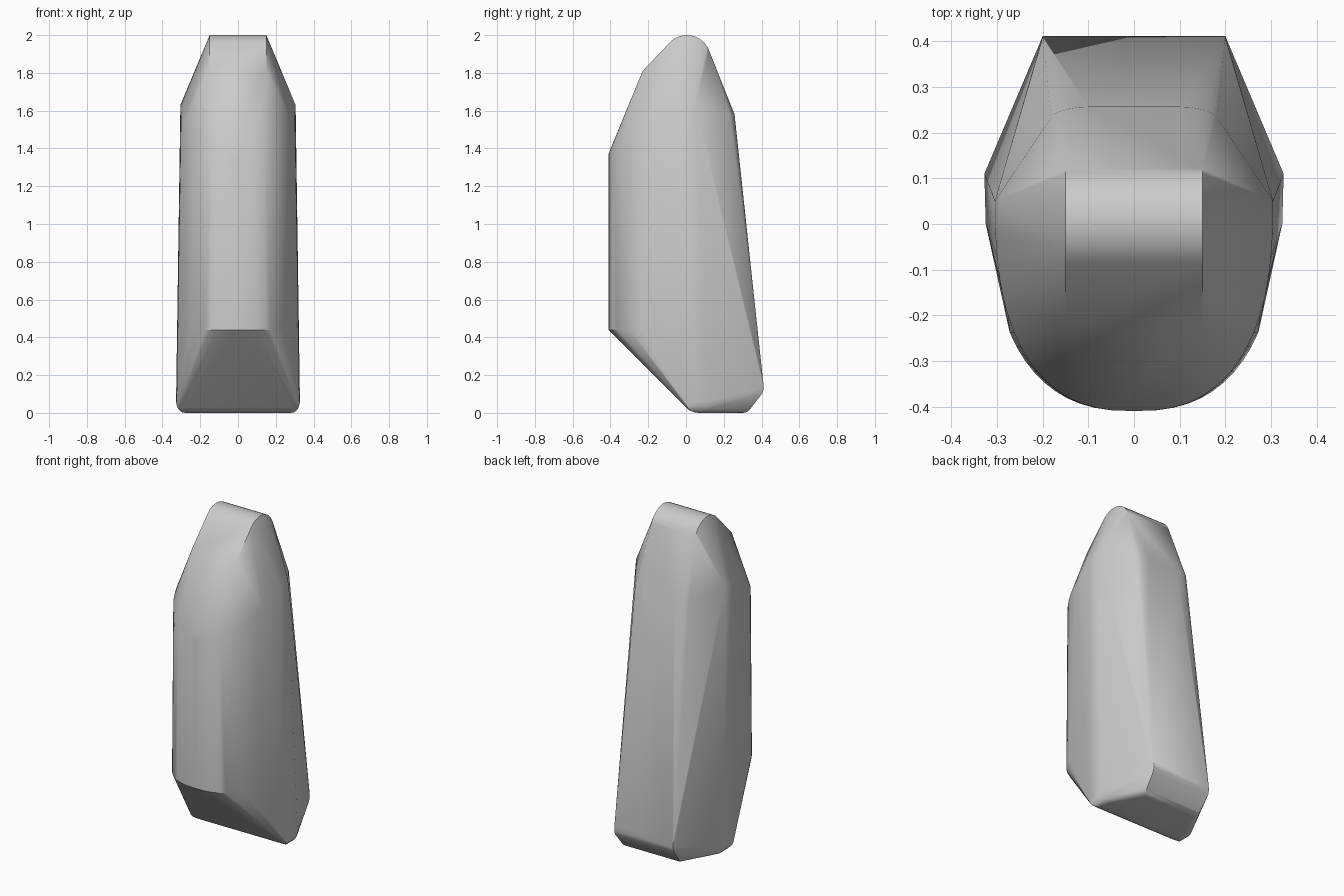
import bpy, bmesh
from math import sin, cos, pi, radians

default = bpy.data.objects.get("Cube")
if default:
    bpy.data.objects.remove(default)

grey = bpy.data.materials.new("plain grey")
grey.use_nodes = True
colour = (0.6, 0.6, 0.6, 1)
grey.diffuse_color = colour
grey.node_tree.nodes["Principled BSDF"].inputs["Base Color"].default_value = colour

points = []


def pair(x, y, z):
    """Add a point and its mirror image."""
    points.extend([(x, y, z), (-x, y, z)])


# Rounded crest running across the top
for i in range(13):
    a = radians(22 + i * 115 / 12)
    pair(0.15, 0.005 + 0.125 * cos(a), 1.875 + 0.125 * sin(a))
pair(0.15, -0.23, 1.81)

# Full, curved front wall: sloping upper rim and level lower rim
for i in range(17):
    a = i * pi / 32
    x, y = abs(cos(a)) ** 0.8, sin(a) ** 0.8
    rim_y = 0.05 - 0.46 * y
    pair(0.305 * x, rim_y, 1.37 + 0.26 * (1 - y) ** 0.65)
    if i > 5:
        pair(0.316 * x, rim_y, 0.44)

# Rounded upper back edge
for i in range(7):
    a = i * pi / 12
    pair(0.10 + 0.085 * cos(a), 0.225 + 0.032 * sin(a), 1.58)

# Rounded foot: toe, side corners and heel
for i in range(6):
    a = i * pi / 10
    dx, z = 0.045 * sin(a), 0.05 - 0.05 * cos(a)
    pair(0.28, 0.07 - 0.1 * sin(a / 2), 0.1 - 0.1 * cos(a / 2))
    pair(0.28 + dx, 0.07 - 1.55 * dx, z)
    pair(0.28 + dx, 0.11, z)
    pair(0.17 + 0.67 * dx, 0.30 + 1.1 * dx, z)
pair(0.328, 0.11, 0.06)
pair(0.2, 0.405, 0.105)
pair(0.2, 0.412, 0.13)
pair(0.2, 0.408, 0.17)

# Wrap the profiles in one skin
bm = bmesh.new()
for p in points:
    bm.verts.new(p)
bmesh.ops.remove_doubles(bm, verts=bm.verts, dist=0.001)
hull = bmesh.ops.convex_hull(bm, input=bm.verts)
loose = {g for g in hull["geom_interior"] + hull["geom_unused"]
         if isinstance(g, bmesh.types.BMVert)}
bmesh.ops.delete(bm, geom=list(loose), context="VERTS")
bmesh.ops.dissolve_limit(bm, angle_limit=radians(1), verts=bm.verts, edges=bm.edges)
bmesh.ops.recalc_face_normals(bm, faces=bm.faces)

mesh = bpy.data.meshes.new("body")
bm.to_mesh(mesh)
bm.free()
mesh.materials.append(grey)
body = bpy.data.objects.new("body", mesh)
bpy.context.collection.objects.link(body)
bpy.context.view_layer.objects.active = body
body.select_set(True)
bpy.ops.object.shade_smooth_by_angle(angle=radians(27))
